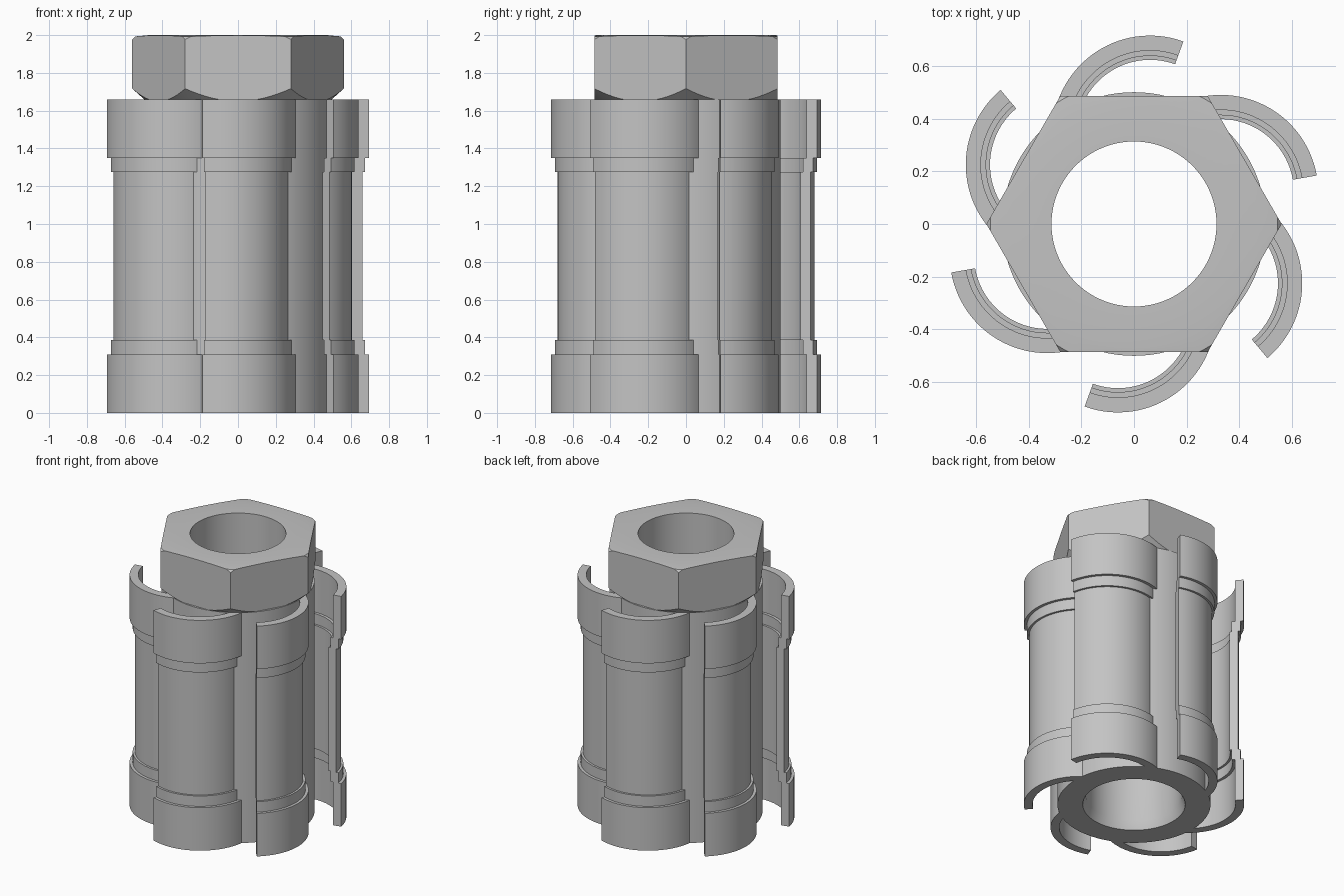
import bpy
import bmesh
from math import cos, sin, pi, radians

cube = bpy.data.objects.get("Cube")
if cube:
    bpy.data.objects.remove(cube, do_unlink=True)

GREY = (0.55, 0.55, 0.55, 1.0)
metal = bpy.data.materials.new("grey_metal")
metal.use_nodes = True
metal.diffuse_color = GREY
metal.node_tree.nodes["Principled BSDF"].inputs["Base Color"].default_value = GREY


def sweep(name, profile, start, end, steps, centre=(0, 0)):
    """Revolve a closed (radius, z) profile between two angles in degrees."""
    bm = bmesh.new()
    full = end - start == 360
    rings = []
    for i in range(steps if full else steps + 1):
        a = radians(start + (end - start) * i / steps)
        rings.append([bm.verts.new((centre[0] + r * cos(a), centre[1] + r * sin(a), z))
                      for r, z in profile])
    n = len(profile)
    for i in range(steps):
        a, b = rings[i], rings[(i + 1) % len(rings)]
        for j in range(n):
            k = (j + 1) % n
            bm.faces.new((a[j], b[j], b[k], a[k]))
    if not full:
        bm.faces.new(rings[0])
        bm.faces.new(rings[-1])
    bmesh.ops.recalc_face_normals(bm, faces=bm.faces)
    mesh = bpy.data.meshes.new(name)
    bm.to_mesh(mesh)
    bm.free()
    obj = bpy.data.objects.new(name, mesh)
    bpy.context.collection.objects.link(obj)
    mesh.materials.append(metal)
    return obj


def smooth(obj):
    bpy.ops.object.select_all(action='DESELECT')
    obj.select_set(True)
    bpy.context.view_layer.objects.active = obj
    bpy.ops.object.shade_smooth_by_angle(angle=radians(25))


BORE = 0.313
BODY_TOP = 1.66

# Central tube with a countersunk lower mouth
tube = sweep("central_tube", [(0.5, 0), (0.5, BODY_TOP), (BORE, BODY_TOP),
                              (BORE, 0.06), (0.335, 0)], 0, 360, 96)
smooth(tube)

# Hexagonal nut: a chamfered turned ring trimmed by a hexagonal prism
nut = sweep("hex_nut", [(BORE, 1.65), (0.485, 1.65), (0.575, 1.73), (0.575, 1.96),
                        (0.545, 1.993), (0.47, 2.0), (BORE, 2.0)], 0, 360, 96)
bpy.ops.mesh.primitive_cylinder_add(vertices=6, radius=0.485 / cos(pi / 6), depth=1,
                                    location=(0, 0, 1.85), rotation=(0, 0, pi / 6))
prism = bpy.context.object
prism.name = "hex_cutter"
prism.hide_render = True
prism.data.materials.append(metal)
trim = nut.modifiers.new("hex_trim", 'BOOLEAN')
trim.operation = 'INTERSECT'
trim.solver = 'EXACT'
trim.object = prism
bpy.context.view_layer.update()
graph = bpy.context.evaluated_depsgraph_get()
trimmed = bpy.data.meshes.new_from_object(nut.evaluated_get(graph))
nut.modifiers.clear()
nut.data = trimmed
bpy.data.objects.remove(prism, do_unlink=True)
smooth(nut)

# Curved blades: stepped wall, thicker radius at both end collars
levels = [(0, 0.31, 0.37), (0.31, 0.385, 0.35), (0.385, 1.275, 0.335),
          (1.275, 1.35, 0.35), (1.35, BODY_TOP, 0.37)]
outer = [(r, z) for low, high, r in levels for z in (low, high)]
inner = [(r - 0.057, z) for r, z in reversed(outer)]
for i in range(6):
    turn = 60 * i
    pivot = radians(80 + turn)
    centre = (0.35 * cos(pivot), 0.35 * sin(pivot))
    blade = sweep(f"curved_blade_{i + 1}", outer + inner, 70 + turn, 182 + turn, 32, centre)
    smooth(blade)
